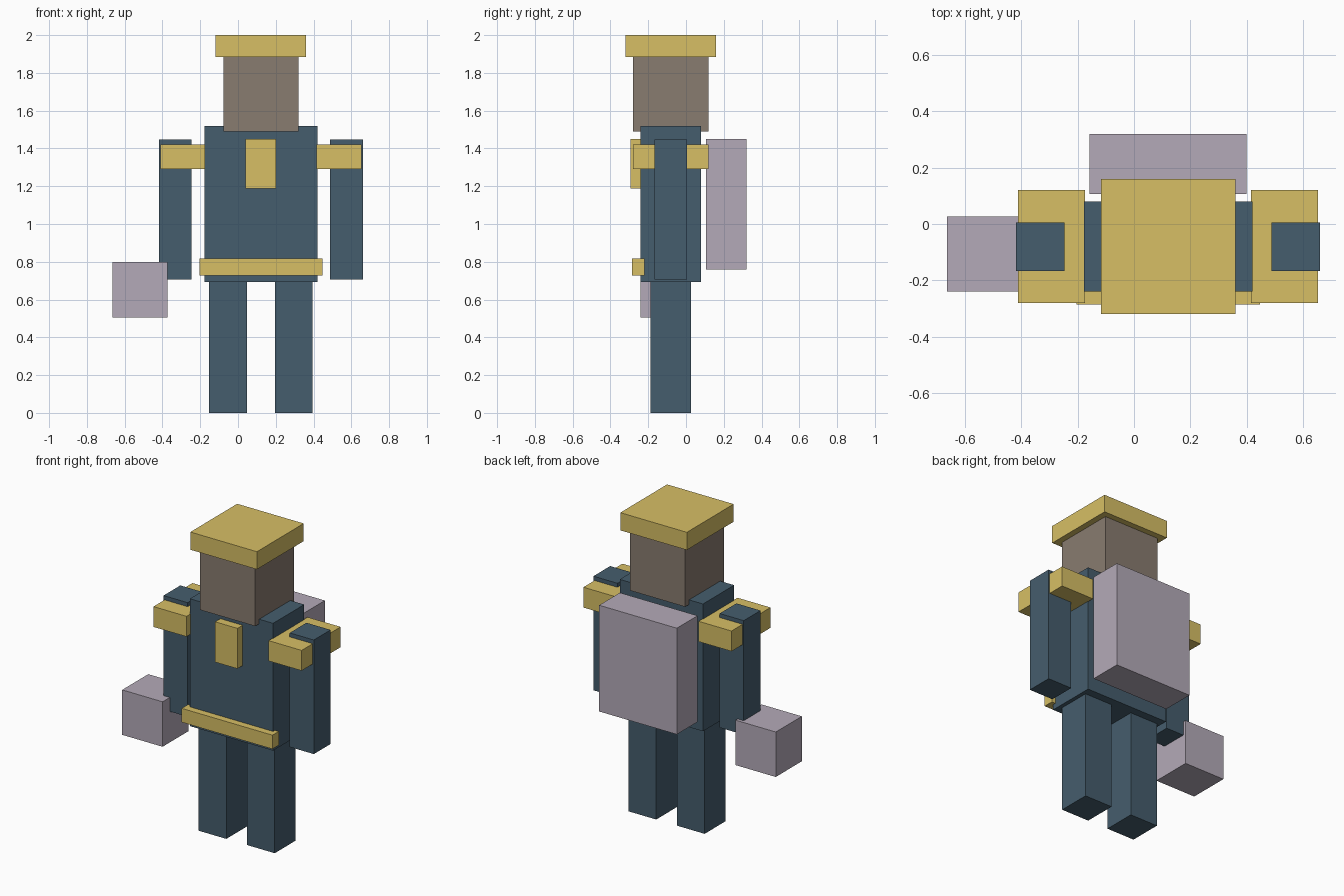
import bpy
import bmesh
from mathutils import Vector

if "Cube" in bpy.data.objects:
    bpy.data.objects.remove(bpy.data.objects["Cube"])

CX, CY = 0.121, -0.08  # body axis


def material(name, rgb):
    m = bpy.data.materials.new(name)
    m.diffuse_color = (*rgb, 1)
    m.use_nodes = True
    m.node_tree.nodes["Principled BSDF"].inputs["Base Color"].default_value = m.diffuse_color
    return m


NAVY = material("navy_cloth", (0.060, 0.110, 0.153))
GOLD = material("gold_trim", (0.680, 0.520, 0.130))
SKIN = material("brown_skin", (0.250, 0.200, 0.162))
LILAC = material("lilac_gear", (0.456, 0.402, 0.479))


def box(name, x, y, z, mat):
    """Box from (min, max) ranges, with its origin at the centre."""
    lo, hi = Vector((x[0], y[0], z[0])), Vector((x[1], y[1], z[1]))
    bm = bmesh.new()
    bmesh.ops.create_cube(bm, size=1)
    bmesh.ops.scale(bm, vec=hi - lo, verts=bm.verts)
    mesh = bpy.data.meshes.new(name)
    bm.to_mesh(mesh)
    bm.free()
    mesh.materials.append(mat)
    ob = bpy.data.objects.new(name, mesh)
    ob.location = (lo + hi) / 2
    bpy.context.collection.objects.link(ob)
    return ob


def centred(name, half_x, y, z, mat):
    box(name, (CX - half_x, CX + half_x), y, z, mat)


def pair(name, inner, outer, y, z, mat):
    """Mirrored boxes, at distances inner..outer from the body axis."""
    box(name + "_left", (CX + inner, CX + outer), y, z, mat)
    box(name + "_right", (CX - outer, CX - inner), y, z, mat)


# Body
centred("torso", 0.299, (CY - 0.16, CY + 0.16), (0.693, 1.52), NAVY)
centred("head", 0.199, (CY - 0.2, CY + 0.2), (1.49, 1.887), SKIN)
pair("leg", 0.074, 0.274, (CY - 0.107, CY + 0.107), (0, 0.695), NAVY)
pair("arm", 0.367, 0.540, (CY - 0.086, CY + 0.086), (0.707, 1.448), NAVY)

# Gold uniform trim
centred("hat", 0.239, (CY - 0.24, CY + 0.24), (1.885, 2.0), GOLD)
pair("epaulette", 0.295, 0.532, (CY - 0.2, CY + 0.2), (1.29, 1.422), GOLD)
centred("chest_badge", 0.080, (-0.293, -0.227), (1.187, 1.449), GOLD)
centred("belt", 0.326, (-0.285, -0.220), (0.728, 0.818), GOLD)

# Carried gear
centred("backpack", 0.279, (0.107, 0.320), (0.759, 1.449), LILAC)
box("hand_case", (-0.664, -0.374), (-0.240, 0.027), (0.506, 0.798), LILAC)
